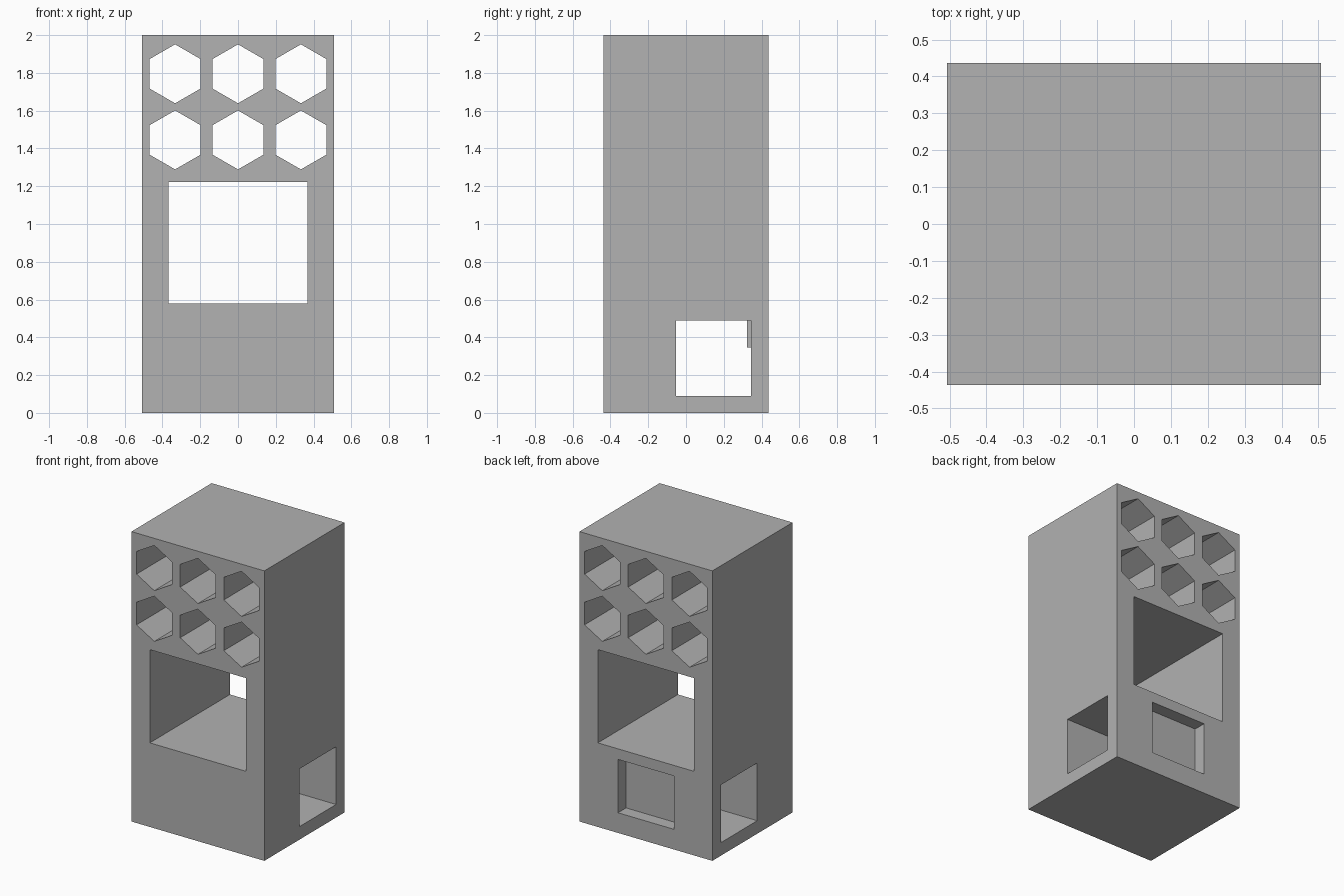
import bpy
from math import radians

cube = bpy.data.objects.get("Cube")
if cube:
    bpy.data.objects.remove(cube, do_unlink=True)

GREY = (0.445, 0.445, 0.445, 1)
grey = bpy.data.materials.new("plain grey")
grey.use_nodes = True
grey.diffuse_color = GREY
grey.node_tree.nodes["Principled BSDF"].inputs["Base Color"].default_value = GREY


def box(name, x, y, z):
    """Axis-aligned box from (low, high) ranges."""
    ranges = (x, y, z)
    bpy.ops.mesh.primitive_cube_add(size=1, location=[(a + b) / 2 for a, b in ranges])
    ob = bpy.context.object
    ob.name = name
    ob.scale = [b - a for a, b in ranges]
    bpy.ops.object.transform_apply(location=False, rotation=False, scale=True)
    ob.data.materials.append(grey)
    return ob


def hex_prism(name, x, z):
    """Point-up hexagonal prism running front to back."""
    bpy.ops.mesh.primitive_cylinder_add(vertices=6, radius=0.156, depth=1.2,
                                        location=(x, 0, z), rotation=(radians(90), 0, 0))
    ob = bpy.context.object
    ob.name = name
    ob.data.materials.append(grey)
    return ob


W, D = 0.507, 0.437
body = box("tower_body", (-W, W), (-D, D), (0, 2))

# Two rows of hexagonal holes, main window, side tunnel and rear recess
cutters = [hex_prism("hex_cutter", x, z) for z in (1.445, 1.795) for x in (-0.333, 0, 0.333)]
cutters.append(box("window_cutter", (-0.367, 0.367), (-0.6, 0.6), (0.58, 1.223)))
cutters.append(box("tunnel_cutter", (-0.7, 0.7), (-0.052, 0.345), (0.09, 0.488)))
cutters.append(box("recess_cutter", (-0.213, 0.213), (0.349, 0.6), (0.139, 0.507)))

for cutter in cutters:
    mod = body.modifiers.new("cut", 'BOOLEAN')
    mod.operation = 'DIFFERENCE'
    mod.solver = 'EXACT'
    mod.object = cutter
    bpy.context.view_layer.objects.active = body
    bpy.ops.object.modifier_apply(modifier=mod.name)
    bpy.data.objects.remove(cutter, do_unlink=True)

# Small block on the inside of the tunnel's rear wall
box("tunnel_block", (-0.12, 0.12), (0.322, 0.347), (0.345, 0.49))
